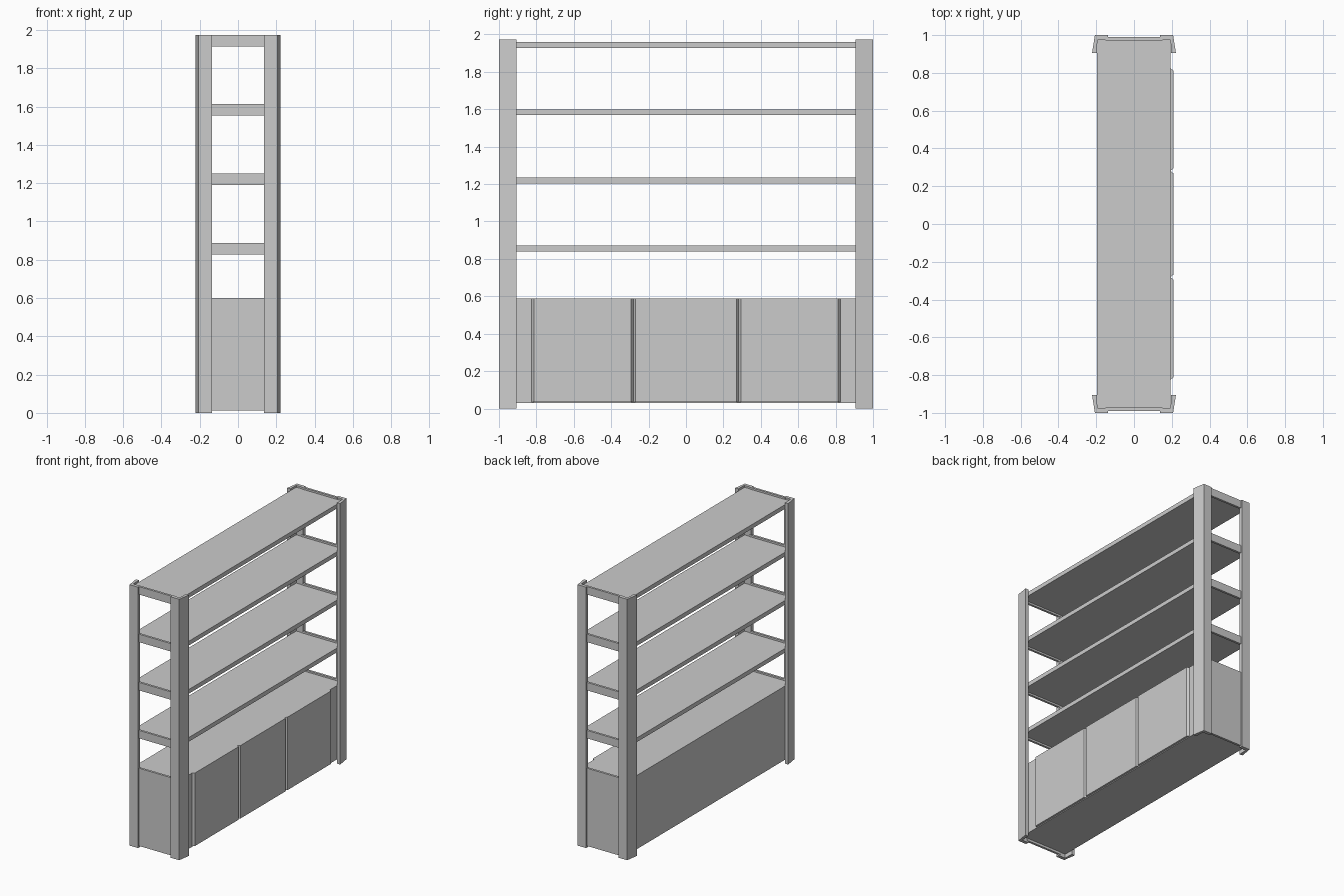
import bpy, bmesh

if "Cube" in bpy.data.objects:
    bpy.data.objects.remove(bpy.data.objects["Cube"])


def prism(name, profile, z0, z1):
    """Extrude an xy outline from z0 up to z1."""
    bm = bmesh.new()
    face = bm.faces.new([bm.verts.new((x, y, z0)) for x, y in profile])
    ext = bmesh.ops.extrude_face_region(bm, geom=[face])
    for v in ext["geom"]:
        if isinstance(v, bmesh.types.BMVert):
            v.co.z = z1
    bmesh.ops.recalc_face_normals(bm, faces=bm.faces)
    mesh = bpy.data.meshes.new(name)
    bm.to_mesh(mesh)
    bm.free()
    ob = bpy.data.objects.new(name, mesh)
    bpy.context.collection.objects.link(ob)
    return ob


def box(name, x0, x1, y0, y1, z0, z1):
    return prism(name, [(x0, y0), (x1, y0), (x1, y1), (x0, y1)], z0, z1)


def mirror(ob, x=False, y=False):
    mod = ob.modifiers.new("Mirror", "MIRROR")
    mod.use_axis = (x, y, False)
    mod.use_mirror_merge = False


# Four angle-profile corner posts, side flange slightly splayed
post = prism("corner_posts", [(0.137, 1.0), (0.207, 1.0), (0.222, 0.905),
                              (0.196, 0.905), (0.194, 0.975), (0.137, 0.975)],
             0.0, 1.974)
mirror(post, x=True, y=True)

# Shelves, each carried by a taller rail at both ends
for i, z in enumerate((0.856, 1.219, 1.584, 1.944), 1):
    box(f"shelf_{i}", -0.196, 0.192, -0.975, 0.975, z - 0.016, z + 0.016)
    rail = box(f"end_rail_{i}", -0.15, 0.15, 0.972, 0.989, z - 0.03, z + 0.03)
    mirror(rail, y=True)

# Cabinet body and its end panels
box("cabinet", -0.196, 0.192, -0.975, 0.975, 0.03, 0.588)
panel = box("cabinet_end_panel", -0.15, 0.15, 0.972, 0.989, 0.012, 0.6)
mirror(panel, y=True)

# Three doors with chamfered side edges forming V grooves
for i, (a, b) in enumerate(((-0.825, -0.281), (-0.281, 0.281), (0.281, 0.825)), 1):
    prism(f"door_{i}", [(0.188, a), (0.192, a), (0.208, a + 0.012),
                        (0.208, b - 0.012), (0.192, b), (0.188, b)], 0.036, 0.588)

# Smooth shading with crisp edges
bpy.ops.object.select_all(action="SELECT")
bpy.context.view_layer.objects.active = post
bpy.ops.object.shade_smooth_by_angle()
